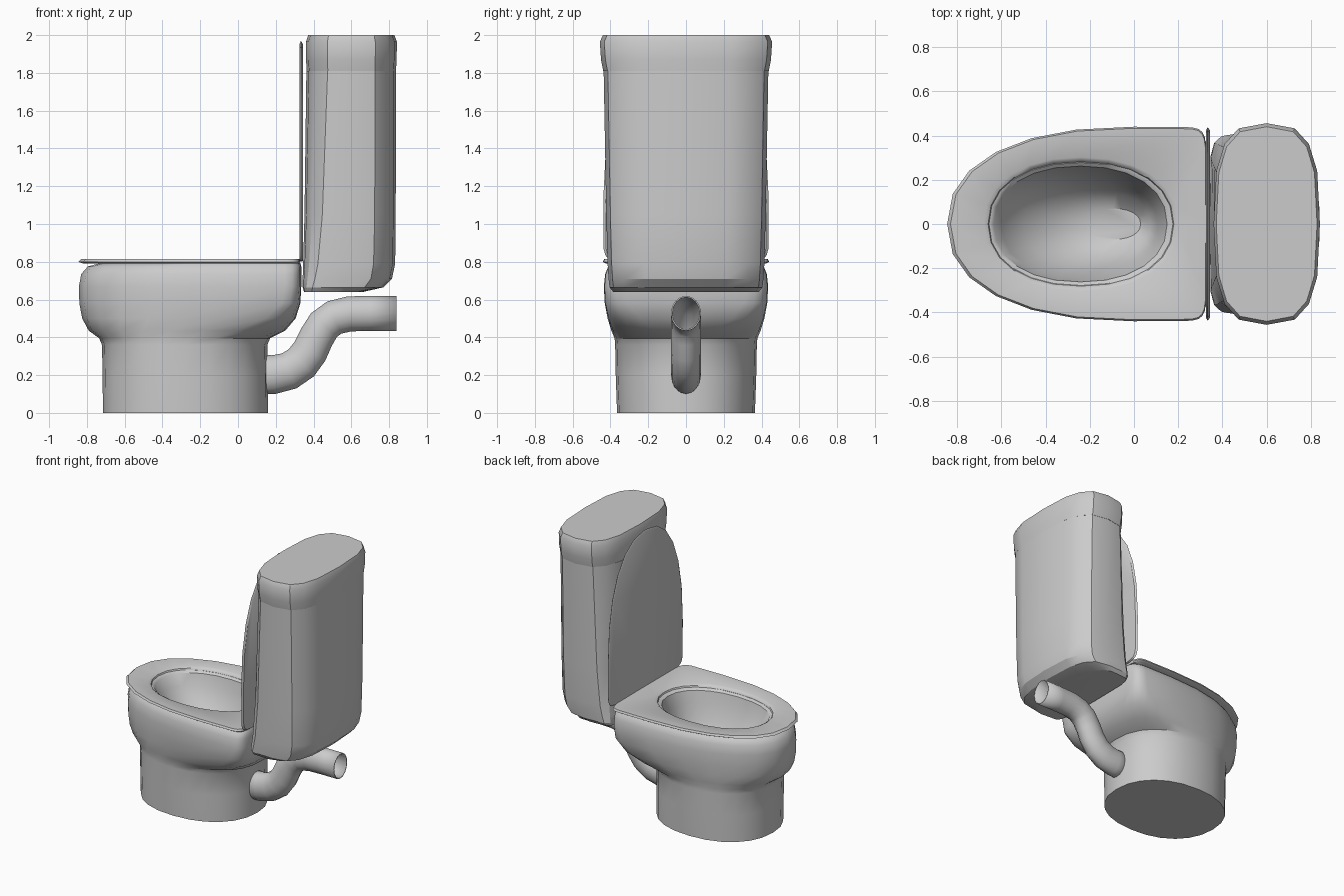
import bpy, bmesh, math
from mathutils import Vector

if "Cube" in bpy.data.objects:
    bpy.data.objects.remove(bpy.data.objects["Cube"])


def ring(x0, x1, w, z, cx=None, nf=2.2, nb=2.2, n=24):
    """Rounded outline from x0 to x1, half width w; nf / nb square off front / back."""
    cx = (x0 + x1) / 2 if cx is None else cx
    pts = []
    for i in range(n):
        a = 2 * math.pi * i / n
        c, s = math.cos(a), math.sin(a)
        e = 2 / (nb if c > 0 else nf)
        r = (x1 - cx) if c > 0 else (cx - x0)
        pts.append(Vector((cx + math.copysign(abs(c) ** e * r, c),
                           math.copysign(abs(s) ** e * w, s), z)))
    return pts


def loft(name, rings, cap0=True, cap1=True, closed=False, angle=35):
    bm = bmesh.new()
    vs = [[bm.verts.new(p) for p in r] for r in rings]
    n = len(vs[0])
    pairs = list(zip(vs, vs[1:])) + ([(vs[-1], vs[0])] if closed else [])
    for a, b in pairs:
        for i in range(n):
            j = (i + 1) % n
            bm.faces.new((a[i], a[j], b[j], b[i]))
    if cap0 and not closed:
        bm.faces.new(vs[0][::-1])
    if cap1 and not closed:
        bm.faces.new(vs[-1])
    bmesh.ops.recalc_face_normals(bm, faces=bm.faces)
    me = bpy.data.meshes.new(name)
    bm.to_mesh(me)
    bm.free()
    me.shade_smooth()
    me.set_sharp_from_angle(angle=math.radians(angle))
    ob = bpy.data.objects.new(name, me)
    bpy.context.collection.objects.link(ob)
    return ob


# Pedestal and bowl: outside up to the rim, then down the inside
outer = [
    (-.715, .16, .365, 0, -.28, 2.2, 2.2),
    (-.717, .158, .372, .2, -.28, 2.2, 2.2),
    (-.72, .155, .375, .36, -.28, 2.2, 2.2),
    (-.735, .17, .378, .395, -.26, 2.2, 2.3),
    (-.79, .25, .395, .435, -.18, 2.2, 3),
    (-.825, .305, .415, .50, -.08, 2.2, 5),
    (-.84, .33, .43, .58, -.02, 2.2, 8),
    (-.842, .335, .435, .67, 0, 2.2, 9),
    (-.83, .335, .428, .735, 0, 2.2, 9),
    (-.795, .335, .412, .775, 0, 2.2, 9),
    (-.73, .33, .39, .793, 0, 2.2, 9),
]
inner = [
    (-.655, .175, .278, .793), (-.635, .15, .262, .78), (-.60, .125, .245, .70),
    (-.50, .105, .20, .58), (-.36, .075, .14, .48), (-.22, .03, .07, .43),
]
loft("bowl", [ring(*r) for r in outer + inner])

# Seat: thin slab with an oval hole
outline = dict(cx=0, nf=2.3, nb=12)
loft("seat", [
    ring(-.82, .325, .425, .791, **outline),
    ring(-.845, .328, .44, .80, **outline),
    ring(-.83, .325, .433, .814, **outline),
    ring(-.68, .20, .302, .814),
    ring(-.66, .18, .285, .803),
    ring(-.655, .175, .28, .791),
], closed=True)


# Raised cover: the seat outline turned upright about the hinge
def upright(r):
    return [Vector((p.z, p.y, .80 + .328 - p.x)) for p in r]


loft("cover", [
    upright(ring(-.825, .325, .425, .326, **outline)),
    upright(ring(-.842, .328, .438, .333, **outline)),
    upright(ring(-.825, .325, .425, .343, **outline)),
])

# Tank with rounded bottom
loft("tank", [ring(*r, n=16) for r in [
    (.35, .66, .385, .64, .52, 7, 3),
    (.342, .77, .405, .665, .56, 7, 3),
    (.342, .815, .41, .71, .58, 6, 3),
    (.345, .832, .415, .79, .59, 5, 3),
    (.352, .835, .422, 1.05, .60, 4, 3),
    (.362, .836, .436, 1.81, .60, 3, 3),
]], angle=30)

# Tank lid
loft("tank_lid", [ring(*r, n=16) for r in [
    (.364, .836, .438, 1.81, .60, 3, 3),
    (.36, .84, .45, 1.87, .60, 3, 3),
    (.36, .841, .456, 1.965, .60, 3, 3),
    (.372, .828, .44, 2.0, .60, 3, 3),
]], angle=30)

# Waste pipe: open tube along an S path
path = [(.08, .203), (.19, .203), (.27, .222), (.335, .265), (.38, .325), (.415, .40),
        (.455, .465), (.51, .505), (.59, .524), (.70, .527), (.84, .527)]
tube = []
for i, (x, z) in enumerate(path):
    a, b = path[max(i - 1, 0)], path[min(i + 1, len(path) - 1)]
    t = Vector((b[0] - a[0], 0, b[1] - a[1])).normalized()
    up = Vector((-t.z, 0, t.x))
    r = .105 - .012 * min(1, i / 5)
    tube.append([Vector((x, 0, z)) + up * r * math.cos(k * math.pi / 8)
                 + Vector((0, .08, 0)) * math.sin(k * math.pi / 8) for k in range(16)])
pipe = loft("waste_pipe", tube, cap0=False, cap1=False)
wall = pipe.modifiers.new("wall", 'SOLIDIFY')
wall.thickness = .008
